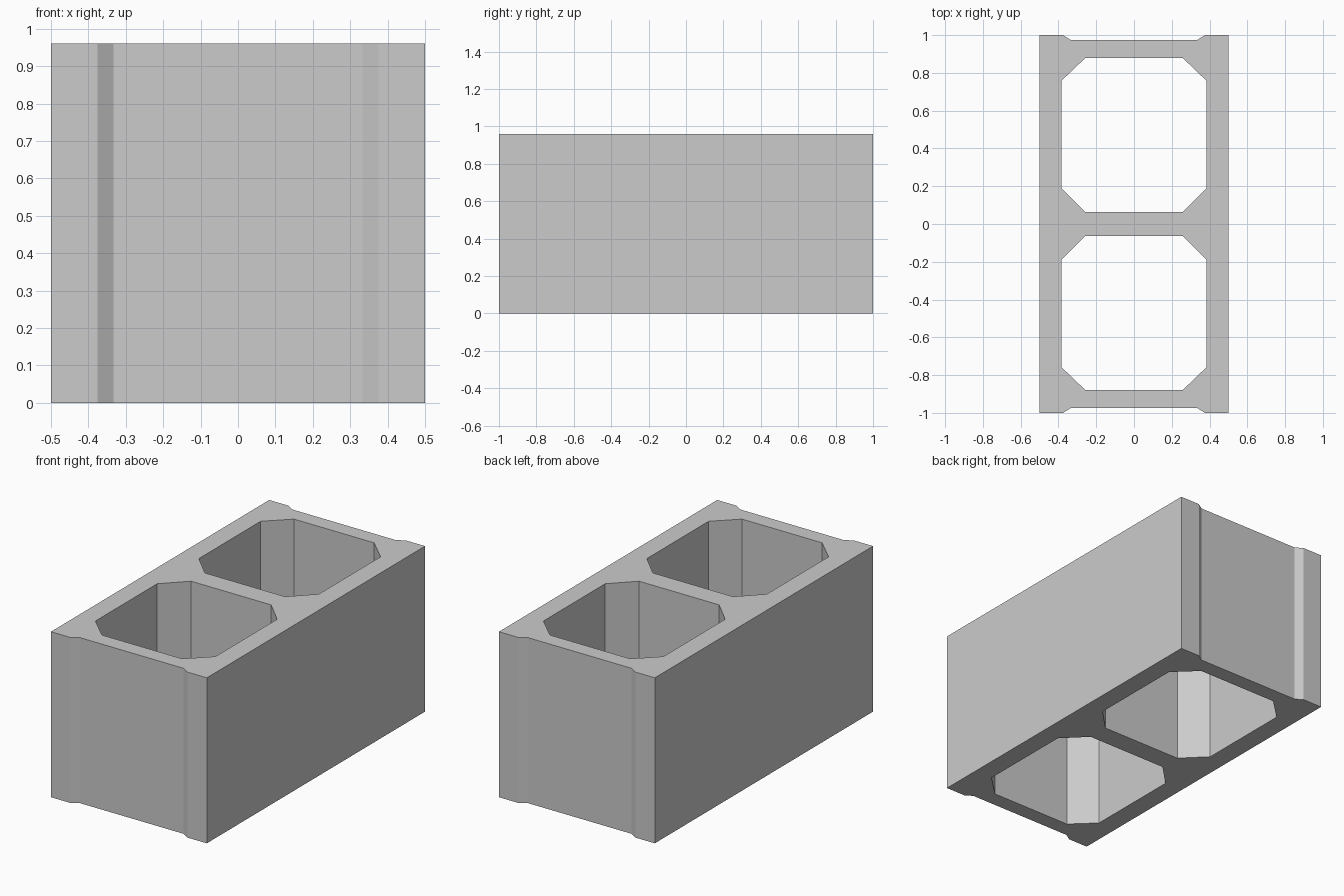
import bpy, bmesh

if "Cube" in bpy.data.objects:
    bpy.data.objects.remove(bpy.data.objects["Cube"])

HEIGHT = 0.96


def mirrored(half):
    """Close a right-hand half profile by mirroring it across x = 0."""
    return half + [(-x, y) for x, y in reversed(half)]


# Outer outline with shallow recessed ends
outline = mirrored([(0.333, -0.973), (0.375, -1.0), (0.5, -1.0),
                    (0.5, 1.0), (0.375, 1.0), (0.333, 0.973)])

# Chamfered core hole, repeated on the other half
core = mirrored([(0.257, 0.063), (0.385, 0.191), (0.385, 0.757), (0.257, 0.88)])
core_front = [(x, -y) for x, y in core]

# Fill the profile between outline and cores
bm = bmesh.new()
for loop in (outline, core, core_front):
    verts = [bm.verts.new((x, y, 0)) for x, y in loop]
    for a, b in zip(verts, verts[1:] + verts[:1]):
        bm.edges.new((a, b))
bmesh.ops.triangle_fill(bm, edges=bm.edges[:], use_beauty=True)

# Raise it into a solid block
result = bmesh.ops.extrude_face_region(bm, geom=bm.faces[:], use_keep_orig=True)
top = [g for g in result["geom"] if isinstance(g, bmesh.types.BMVert)]
bmesh.ops.translate(bm, verts=top, vec=(0, 0, HEIGHT))
bmesh.ops.recalc_face_normals(bm, faces=bm.faces[:])

mesh = bpy.data.meshes.new("hollow_block")
bm.to_mesh(mesh)
bm.free()
block = bpy.data.objects.new("hollow_block", mesh)
bpy.context.collection.objects.link(block)
